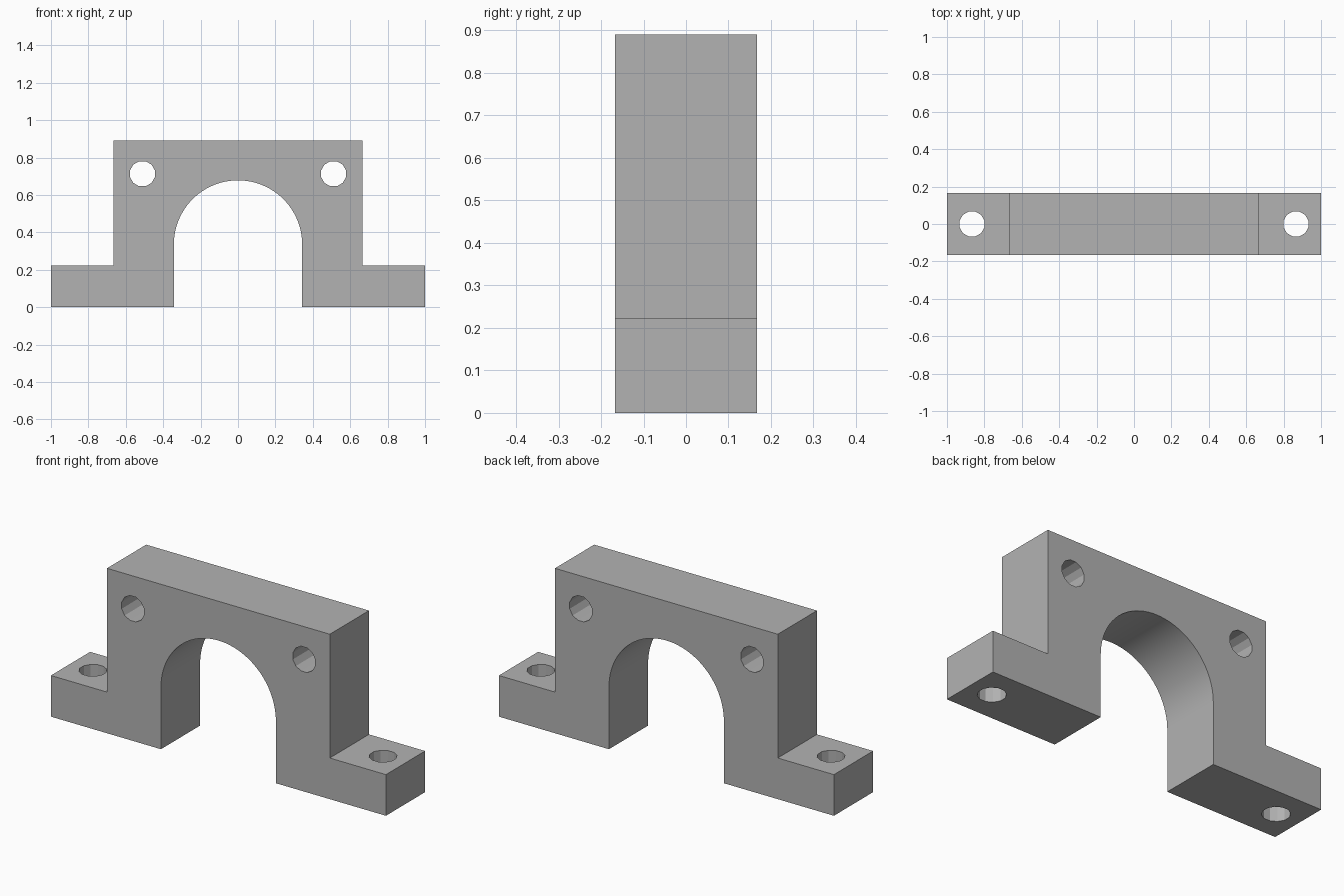
import bpy
import bmesh
from math import pi, sin, cos
from mathutils import Matrix, Vector

cube = bpy.data.objects.get("Cube")
if cube:
    bpy.data.objects.remove(cube, do_unlink=True)

HALF_DEPTH = 0.167
HEIGHT = 0.89
FOOT_HEIGHT = 0.222
BODY_HALF = 0.665
ARCH_RADIUS = 0.343
ARCH_CENTRE = 0.335
HOLE_RADIUS = 0.069

# Flat grey material
grey = bpy.data.materials.new("grey metal")
grey.use_nodes = True
colour = (0.45, 0.45, 0.45, 1)
grey.diffuse_color = colour
grey.node_tree.nodes["Principled BSDF"].inputs["Base Color"].default_value = colour


def make_object(name, bm):
    bmesh.ops.recalc_face_normals(bm, faces=bm.faces)
    mesh = bpy.data.meshes.new(name)
    bm.to_mesh(mesh)
    bm.free()
    mesh.materials.append(grey)
    obj = bpy.data.objects.new(name, mesh)
    bpy.context.collection.objects.link(obj)
    return obj


def hole_cutter(name, location, rotation):
    bm = bmesh.new()
    turn = Matrix.Translation(location) @ rotation @ Matrix.Rotation(pi / 12, 4, "Z")
    bmesh.ops.create_cone(bm, cap_ends=True, segments=12, radius1=HOLE_RADIUS,
                          radius2=HOLE_RADIUS, depth=0.6, matrix=turn)
    obj = make_object(name, bm)
    obj.hide_render = True
    return obj


# Bracket outline: stepped block with a round-topped opening
right_side = [(ARCH_RADIUS, 0), (1, 0), (1, FOOT_HEIGHT),
              (BODY_HALF, FOOT_HEIGHT), (BODY_HALF, HEIGHT)]
left_side = [(-x, z) for x, z in reversed(right_side)]
steps = 48
arch = [(-ARCH_RADIUS * cos(pi * i / steps),
         ARCH_CENTRE + ARCH_RADIUS * sin(pi * i / steps)) for i in range(steps + 1)]

bm = bmesh.new()
outline = [bm.verts.new((x, -HALF_DEPTH, z)) for x, z in right_side + left_side + arch]
front = bm.faces.new(outline)
result = bmesh.ops.extrude_face_region(bm, geom=[front])
back = [v for v in result["geom"] if isinstance(v, bmesh.types.BMVert)]
bmesh.ops.translate(bm, verts=back, vec=(0, 2 * HALF_DEPTH, 0))
bracket = make_object("arch_bracket", bm)

# Bolt holes: two through the face, one down through each foot
cutters = []
for side, sign in (("left", 1), ("right", -1)):
    cutters.append(hole_cutter(side + "_face_hole_cutter", Vector((sign * 0.511, 0, 0.713)),
                               Matrix.Rotation(pi / 2, 4, "X")))
    cutters.append(hole_cutter(side + "_foot_hole_cutter",
                               Vector((sign * 0.866, 0, FOOT_HEIGHT / 2)), Matrix.Identity(4)))

bpy.ops.object.select_all(action="DESELECT")
bracket.select_set(True)
bpy.context.view_layer.objects.active = bracket
for cutter in cutters:
    modifier = bracket.modifiers.new(cutter.name, "BOOLEAN")
    modifier.operation = "DIFFERENCE"
    modifier.solver = "EXACT"
    modifier.object = cutter
    bpy.ops.object.modifier_apply(modifier=modifier.name)
    bpy.data.objects.remove(cutter, do_unlink=True)

# Smooth arch, faceted bolt holes
bpy.ops.object.shade_smooth_by_angle(angle=pi / 9)
